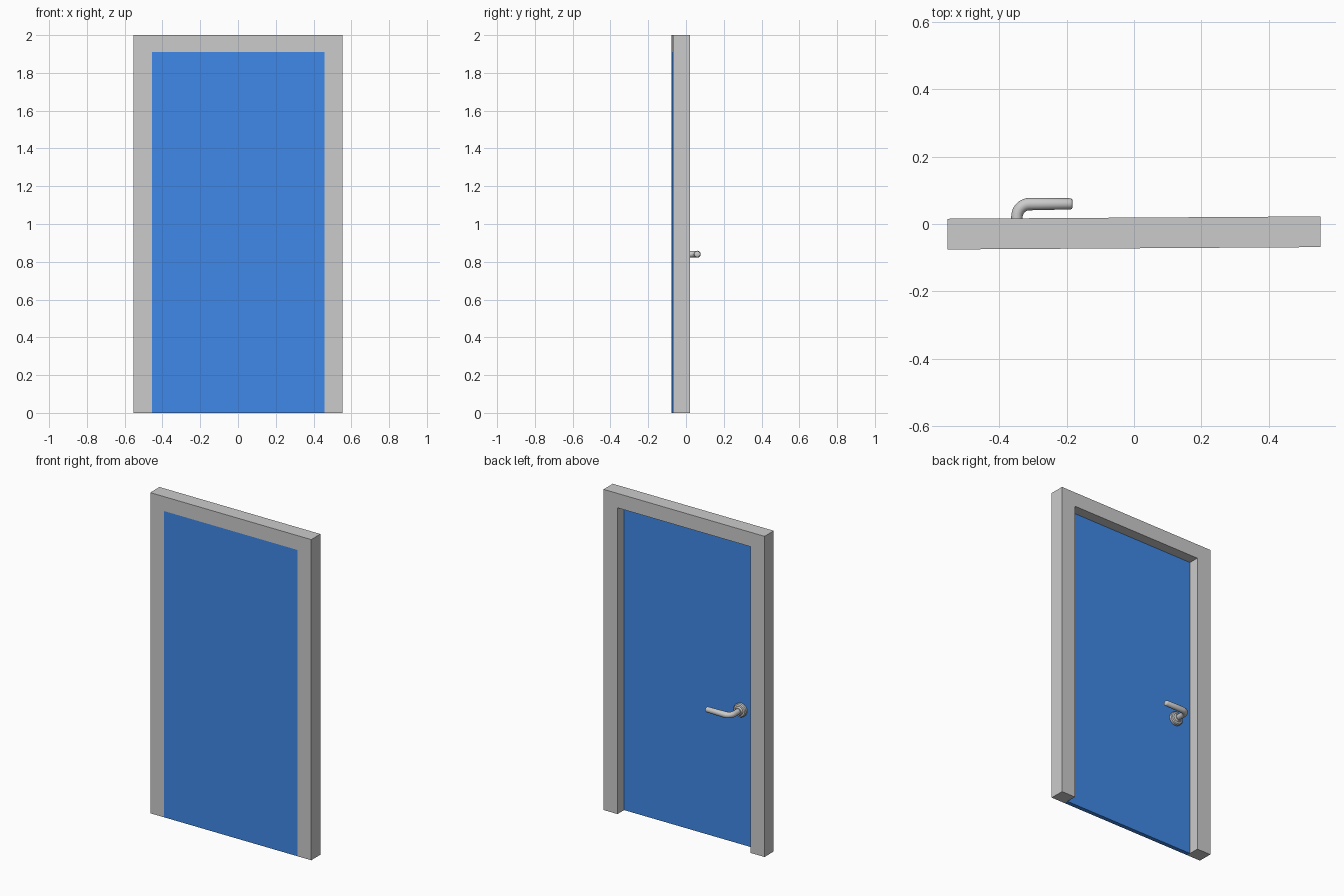
import bpy, bmesh, math
from mathutils import Matrix

if "Cube" in bpy.data.objects:
    bpy.data.objects.remove(bpy.data.objects["Cube"])

TURN = Matrix.Rotation(math.radians(0.36), 4, 'Z')   # whole door sits very slightly turned
FRONT, BACK = -0.072, 0.019
DOOR_BACK = FRONT + 0.026
HX, HZ = -0.347, 0.84                                # handle axis


def finish(name, bm):
    bmesh.ops.recalc_face_normals(bm, faces=bm.faces)
    bm.transform(TURN)
    mesh = bpy.data.meshes.new(name)
    bm.to_mesh(mesh)
    bm.free()
    obj = bpy.data.objects.new(name, mesh)
    bpy.context.collection.objects.link(obj)
    return obj


def extrude_profile(name, pts, y0, y1):
    """Extrude an x/z outline along y."""
    bm = bmesh.new()
    face = bm.faces.new([bm.verts.new((x, y0, z)) for x, z in pts])
    new = bmesh.ops.extrude_face_region(bm, geom=[face])['geom']
    verts = [g for g in new if isinstance(g, bmesh.types.BMVert)]
    bmesh.ops.translate(bm, verts=verts, vec=(0, y1 - y0, 0))
    return finish(name, bm)


def sweep(name, path, sides=24):
    """Rings along a path of (x, y, heading, radius); heading is measured from +y to +x."""
    bm = bmesh.new()
    rings = []
    for x, y, h, r in path:
        ring = []
        for i in range(sides):
            a = 2 * math.pi * i / sides
            u = r * math.cos(a)
            ring.append(bm.verts.new((x + u * math.cos(h), y - u * math.sin(h),
                                      HZ + r * math.sin(a))))
        rings.append(ring)
    for a, b in zip(rings, rings[1:]):
        for i in range(sides):
            j = (i + 1) % sides
            bm.faces.new((a[i], a[j], b[j], b[i]))
    bm.faces.new(rings[0])
    bm.faces.new(rings[-1])
    obj = finish(name, bm)
    bpy.ops.object.select_all(action='DESELECT')
    obj.select_set(True)
    bpy.context.view_layer.objects.active = obj
    bpy.ops.object.shade_smooth_by_angle(angle=math.radians(35))
    return obj


# Door frame: one U-shaped surround
W, w, H, h = 0.553, 0.457, 2.0, 1.91
extrude_profile("door_frame", [(-W, 0), (-W, H), (W, H), (W, 0),
                               (w, 0), (w, h), (-w, h), (-w, 0)], FRONT, BACK)

# Door leaf: thin blue panel, flush with the front
leaf = extrude_profile("door_leaf", [(-w, 0), (-w, h), (w, h), (w, 0)], FRONT, DOOR_BACK)
blue = bpy.data.materials.new("door_blue")
blue.diffuse_color = (0.05, 0.25, 0.8, 1)
blue.use_nodes = True
blue.node_tree.nodes["Principled BSDF"].inputs["Base Color"].default_value = blue.diffuse_color
leaf.data.materials.append(blue)

# Rosette: turned disc with a stepped collar
sweep("handle_rosette", [(HX, DOOR_BACK + d, 0, r) for d, r in
                         [(0, .042), (.014, .042), (.020, .037), (.022, .027), (.032, .022)]])

# Lever handle: shank, quarter bend, tapered grip with a rounded tip
R, Y = 0.038, 0.061
path = [(HX, DOOR_BACK, 0, .017)]
for i in range(9):
    t = math.pi / 2 * i / 8
    path.append((HX + R * (1 - math.cos(t)), Y - R + R * math.sin(t), t, .017 + .0015 * i / 8))
path += [(x, Y, math.pi / 2, r) for x, r in
         [(-.188, .0165), (-.184, .0145), (-.182, .011)]]
sweep("handle_lever", path)
